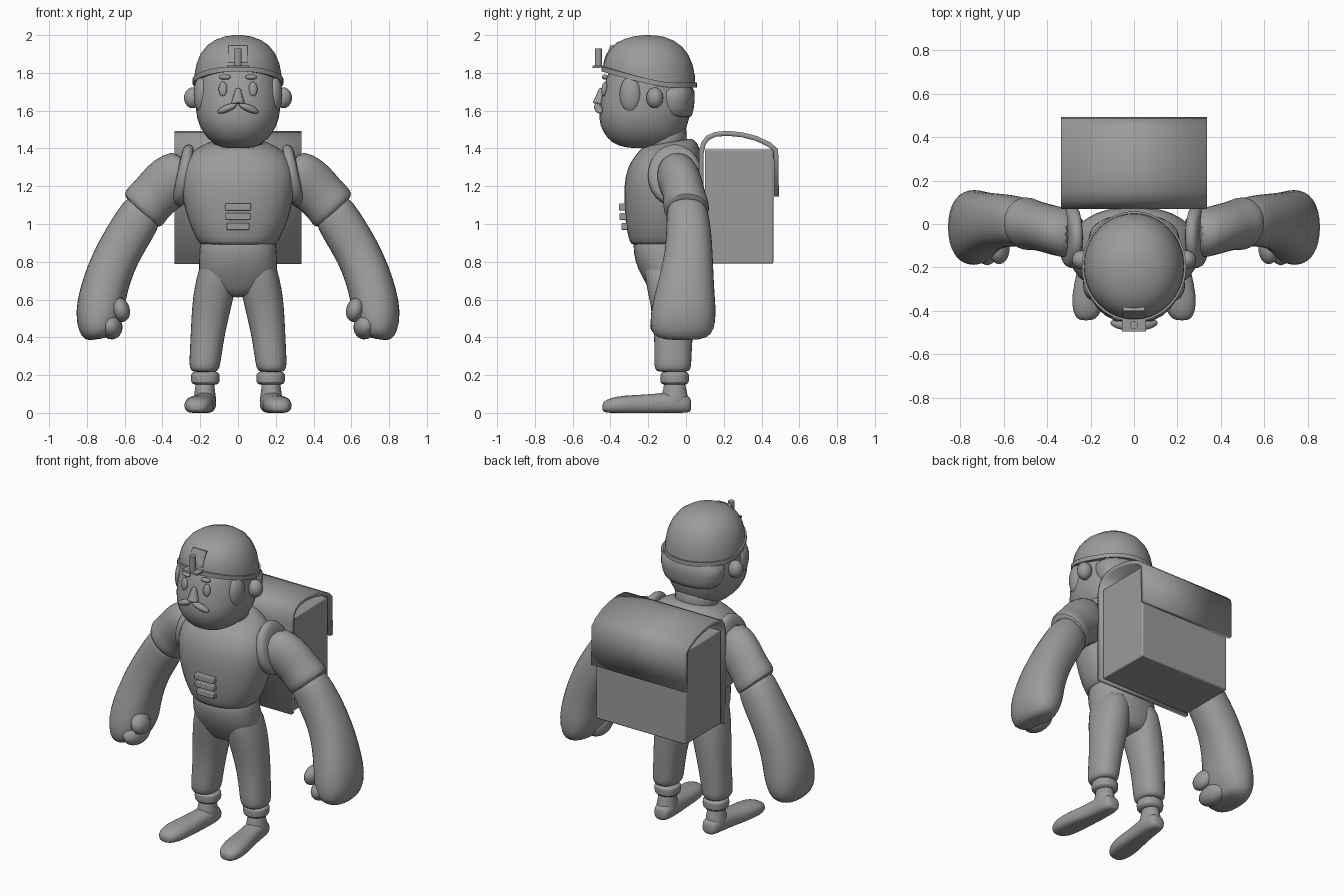
import bpy, bmesh, math
from mathutils import Vector, Matrix, Euler

grey = bpy.data.materials.new("plain grey")
grey.diffuse_color = (0.33, 0.33, 0.33, 1)


def finish(name, bm, mirror=False, subsurf=0, bevel=0, angle=40):
    bmesh.ops.recalc_face_normals(bm, faces=bm.faces)
    me = bpy.data.meshes.new(name)
    bm.to_mesh(me)
    bm.free()
    me.materials.append(grey)
    ob = bpy.data.objects.new(name, me)
    bpy.context.collection.objects.link(ob)
    if mirror:
        m = ob.modifiers.new("mirror", 'MIRROR')
        m.use_mirror_merge = False
    if bevel:
        b = ob.modifiers.new("bevel", 'BEVEL')
        b.width, b.segments = bevel, 2
    if subsurf:
        ob.modifiers.new("smooth", 'SUBSURF').levels = subsurf
    bpy.context.view_layer.objects.active = ob
    ob.select_set(True)
    bpy.ops.object.shade_smooth_by_angle(angle=math.radians(angle))
    ob.select_set(False)
    return ob


def skin(bm, rings, closed=False):
    n = len(rings[0])
    pairs = list(zip(rings, rings[1:]))
    if closed:
        pairs.append((rings[-1], rings[0]))
    for r, q in pairs:
        for i in range(n):
            bm.faces.new((r[i], r[(i + 1) % n], q[(i + 1) % n], q[i]))


def loft(name, sections, mirror=False, power=2.0, n=16, angle=60):
    """Each section: x, y, z, half width, half depth, tilt about x, tilt about y (degrees)."""
    bm = bmesh.new()
    rings = []
    for x, y, z, a, b, *tilt in sections:
        tx, ty = tilt or (0, 0)
        rot = Euler((math.radians(tx), math.radians(ty), 0)).to_matrix()
        ring = []
        for i in range(n):
            t = 2 * math.pi * i / n
            c, s = math.cos(t), math.sin(t)
            p = Vector((math.copysign(abs(c) ** (2 / power), c) * a,
                        math.copysign(abs(s) ** (2 / power), s) * b, 0))
            p = rot @ p + Vector((x, y, z))
            p.z = max(p.z, 0)
            ring.append(bm.verts.new(p))
        rings.append(ring)
    skin(bm, rings)
    bm.faces.new(rings[0])
    bm.faces.new(rings[-1])
    return finish(name, bm, mirror, 1, angle=angle)


def ball(name, pos, radii, rot=(0, 0, 0), mirror=False):
    bm = bmesh.new()
    mat = Matrix.LocRotScale(Vector(pos), Euler([math.radians(r) for r in rot]), Vector(radii))
    bmesh.ops.create_uvsphere(bm, u_segments=20, v_segments=12, radius=1, matrix=mat)
    return finish(name, bm, mirror, angle=80)


def box(name, lo, hi, bevel=0.004, tilt=0):
    bm = bmesh.new()
    lo, hi = Vector(lo), Vector(hi)
    mat = Matrix.LocRotScale((lo + hi) / 2, Euler((math.radians(tilt), 0, 0)), hi - lo)
    bmesh.ops.create_cube(bm, size=1, matrix=mat)
    return finish(name, bm, bevel=bevel)


# Torso and neck
loft("torso", [(0, -.125, .885, .2, .168), (0, -.125, .9, .212, .174), (0, -.13, .97, .25, .19),
               (0, -.13, 1.08, .29, .2), (0, -.128, 1.2, .31, .206), (0, -.115, 1.3, .305, .2),
               (0, -.095, 1.38, .26, .18, 6, 0), (0, -.095, 1.425, .17, .145, 10, 0),
               (0, -.1, 1.435, .13, .12, 10, 0)], power=2.25)
loft("neck", [(0, -.11, 1.35, .14, .12), (0, -.11, 1.45, .135, .115), (0, -.12, 1.56, .15, .13)])

# Trousers: hips and two legs
loft("hips", [(0, -.12, .93, .19, .15), (0, -.12, .9, .207, .165), (0, -.115, .8, .212, .16),
              (0, -.095, .72, .212, .14), (0, -.08, .65, .17, .115), (0, -.08, .61, .07, .08)], power=2.3)
loft("leg", [(.178, -.07, .215, .06, .08), (.178, -.07, .23, .082, .1), (.172, -.07, .3, .086, .1),
             (.16, -.065, .42, .092, .104), (.14, -.07, .56, .106, .116), (.122, -.08, .66, .112, .13),
             (.11, -.09, .76, .1, .135), (.1, -.1, .84, .08, .12)], mirror=True, power=2.3)
loft("trouser_cuff", [(.173, -.06, .148, .06, .06), (.173, -.06, .155, .078, .078),
                      (.173, -.06, .21, .08, .08), (.173, -.06, .222, .06, .06)], mirror=True, power=2.2)

# Shoes with ankles, toes turned outward
loft("ankle", [(.175, -.06, .2, .05, .055), (.175, -.06, .12, .052, .06), (.176, -.06, .07, .064, .08),
               (.176, -.06, .03, .06, .07)], mirror=True)
loft("shoe", [(.172, .028, .04, .03, .03, 90, 0), (.172, .015, .045, .052, .048, 90, 0),
              (.175, -.06, .055, .064, .062, 90, 0), (.185, -.16, .045, .063, .056, 90, 0),
              (.203, -.28, .043, .077, .052, 90, 0), (.212, -.37, .04, .077, .049, 90, 0),
              (.218, -.425, .034, .056, .036, 90, 0), (.22, -.444, .03, .03, .02, 90, 0)],
     mirror=True, power=2.4)

# Arms: armhole edge, sleeve, big forearm, fist
loft("armhole_edge", [(.25, -.06, 1.25, .15, .13, 0, 80), (.275, -.06, 1.255, .175, .15, 0, 80),
                      (.312, -.06, 1.265, .165, .142, 0, 78), (.325, -.06, 1.265, .13, .11, 0, 78)], mirror=True)
loft("sleeve", [(.25, -.05, 1.28, .13, .11, 0, 115), (.33, -.04, 1.245, .145, .118, 0, 120),
                (.40, -.02, 1.195, .142, .115, 0, 126), (.455, -.005, 1.135, .132, .115, 0, 132),
                (.485, 0, 1.10, .138, .125, 0, 135), (.51, .005, 1.07, .134, .122, 0, 137),
                (.515, .005, 1.06, .1, .095, 0, 137)], mirror=True)
loft("forearm", [(.47, 0, 1.11, .1, .1, 0, 135), (.52, .01, 1.04, .12, .115, 0, 142),
                 (.575, .015, .95, .121, .122, 0, 146), (.632, .015, .855, .121, .128, 0, 150),
                 (.683, .005, .74, .124, .143, 0, 157), (.718, -.008, .62, .128, .163, 0, 165),
                 (.735, -.015, .52, .13, .178, 0, 175), (.742, -.02, .44, .105, .172, 0, 185),
                 (.735, -.02, .398, .08, .14, 0, 190), (.73, -.02, .392, .04, .07, 0, 190)],
     mirror=True, power=2.3)
ball("thumb", (.62, -.11, .545), (.047, .075, .065), (0, 15, 0), True)
ball("fingers", (.675, -.075, .46), (.062, .115, .072), (0, 20, 0), True)

# Head, ears and hair
loft("head", [(0, -.2, 1.4, .06, .08), (0, -.215, 1.412, .11, .15), (0, -.22, 1.45, .165, .2),
              (0, -.225, 1.52, .212, .238), (0, -.218, 1.6, .231, .25), (0, -.205, 1.7, .228, .243),
              (0, -.2, 1.8, .215, .222), (0, -.2, 1.9, .16, .15)], power=2.25)
ball("ear", (.24, -.165, 1.668), (.046, .045, .055), (0, 0, 20), True)
loft("back_hair", [(0, -.05, 1.56, .15, .07), (0, -.07, 1.575, .19, .108), (0, -.075, 1.65, .218, .125),
                   (0, -.075, 1.76, .222, .128)], power=2.3)
ball("sideburn", (.196, -.295, 1.685), (.037, .058, .095), (0, 0, -14), True)

# Face
ball("eye", (.08, -.433, 1.715), (.023, .014, .039), (-8, 0, 10), True)
ball("eyebrow", (.07, -.43, 1.778), (.032, .014, .014), (0, 0, 10), True)
ball("moustache", (.058, -.463, 1.612), (.056, .022, .019), (0, 22, 12), True)
bm = bmesh.new()
bmesh.ops.create_cone(bm, cap_ends=True, segments=12, radius1=.038, radius2=.012, depth=.085,
                      matrix=Matrix.LocRotScale(Vector((0, -.452, 1.677)), Euler((-.12, 0, 0)), Vector((1, 1, 1))))
finish("nose", bm, bevel=.008)


# Helmet: dome over a rim that rises toward the front
def rim_height(y):
    return 1.735 + .085 * max(0, min(1, (-.08 - y) / .35)) ** 1.3


def helmet_ring(bm, s, h, dz=0, n=40):
    ring = []
    for i in range(n):
        t = 2 * math.pi * i / n
        y0 = -.19 + .245 * math.sin(t)
        z0 = rim_height(y0)
        ring.append(bm.verts.new((.232 * s * math.cos(t), -.195 + .245 * s * math.sin(t),
                                  z0 + (2.0 - z0) * h + dz)))
    return ring


bm = bmesh.new()
rings = [helmet_ring(bm, s, h) for s, h in
         [(1, 0), (.985, .2), (.94, .4), (.85, .6), (.71, .77), (.53, .89), (.32, .965), (.12, .997)]]
skin(bm, rings)
bm.faces.new(rings[-1])
finish("helmet", bm, angle=60)
bm = bmesh.new()
skin(bm, [helmet_ring(bm, s, 0, dz) for s, dz in [(.95, -.013), (1.035, -.013), (1.035, .014), (.95, .014)]], True)
finish("helmet_rim", bm)

# Head lamp
box("lamp_plate", (-.05, -.42, 1.84), (.05, -.355, 1.94), tilt=-22)
box("lamp_bracket", (-.056, -.495, 1.825), (.056, -.38, 1.838), .002)
bm = bmesh.new()
bmesh.ops.create_cone(bm, cap_ends=True, segments=16, radius1=.019, radius2=.019, depth=.1,
                      matrix=Matrix.Translation((0, -.464, 1.88)))
finish("lamp", bm)

# Chest bars
for i, (w, z, y) in enumerate([(.068, 1.09, -.335), (.066, 1.04, -.332), (.062, .987, -.322)]):
    box(f"chest_bar_{i + 1}", (-w, y - .02, z - .018), (w, y + .03, z + .018), .005)

# Backpack: box plus a wrap-around flap
box("backpack_box", (-.322, .1, .79), (.322, .462, 1.395), .008)
bm = bmesh.new()
path = [(.068, .787), (.068, 1.38), (.08, 1.43), (.105, 1.465), (.15, 1.487), (.22, 1.493), (.3, 1.485),
        (.38, 1.464), (.45, 1.43), (.488, 1.395), (.492, 1.145)]
rows = [[bm.verts.new((x, y, z)) for y, z in path] for x in (-.335, .335)]
for i in range(len(path) - 1):
    bm.faces.new((rows[0][i], rows[1][i], rows[1][i + 1], rows[0][i + 1]))
flap = finish("backpack_flap", bm)
solid = flap.modifiers.new("thickness", 'SOLIDIFY')
solid.thickness = .026
# inner side of the flap faces the box
up = max(flap.data.polygons, key=lambda p: p.center.z).normal.z
solid.offset = -1 if up > 0 else 1
